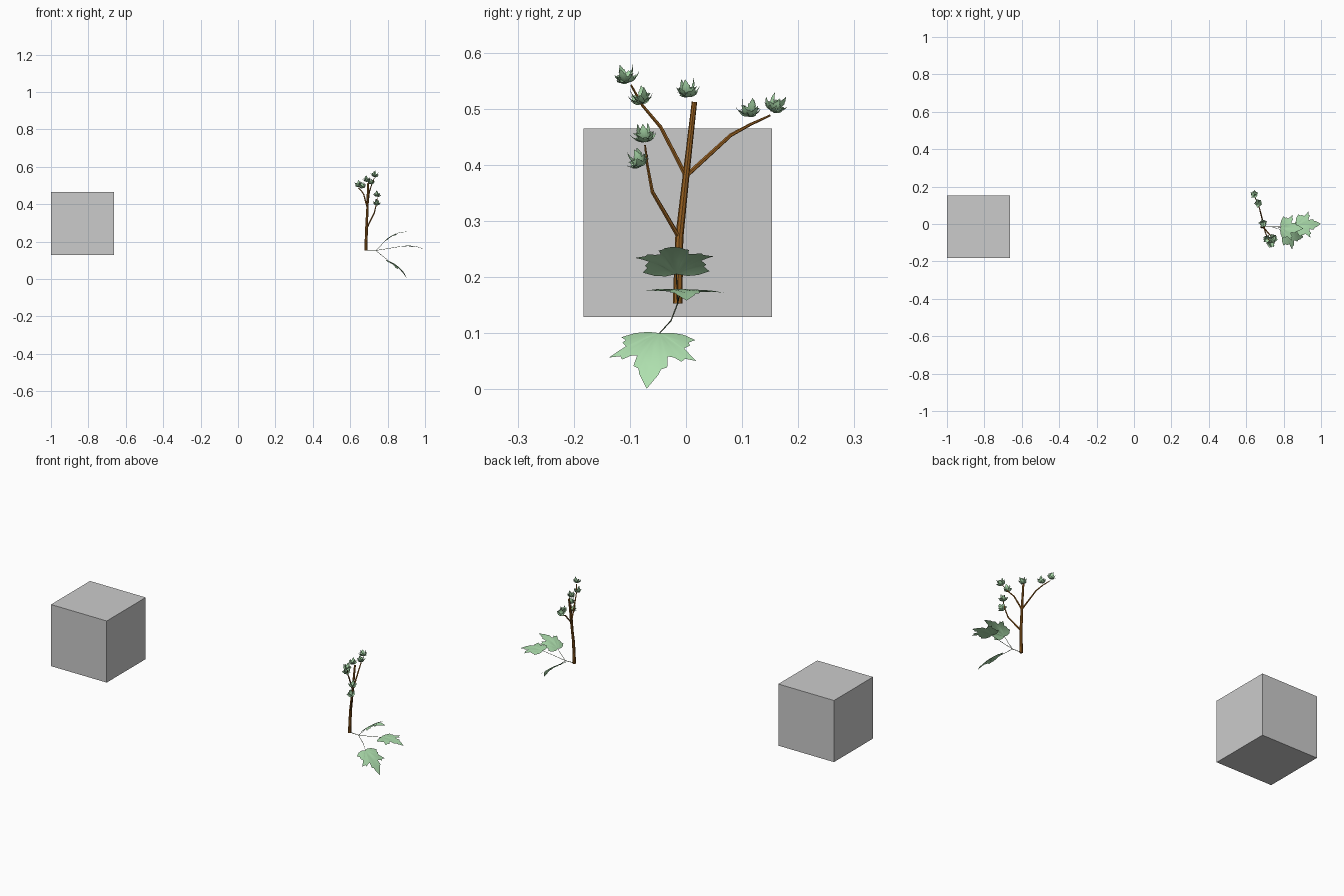
import bpy, bmesh, math, random
from mathutils import Vector as V

if "Cube" in bpy.data.objects:
    bpy.data.objects.remove(bpy.data.objects["Cube"])

random.seed(4)


def material(name, rgb):
    m = bpy.data.materials.new(name)
    m.diffuse_color = (*rgb, 1)
    m.use_nodes = True
    m.node_tree.nodes["Principled BSDF"].inputs["Base Color"].default_value = m.diffuse_color
    return m


BARK = material("bark", (0.32, 0.12, 0.015))
GREEN = material("leaf_green", (0.43, 0.75, 0.43))
STALK = material("stalk_green", (0.15, 0.2, 0.12))


def finish(name, bm, mat=None, smooth=False):
    me = bpy.data.meshes.new(name)
    bm.to_mesh(me)
    bm.free()
    ob = bpy.data.objects.new(name, me)
    bpy.context.collection.objects.link(ob)
    if mat:
        me.materials.append(mat)
    for p in me.polygons:
        p.use_smooth = smooth
    return ob


def add_tube(bm, points, r0, r1, sides):
    """Tapered tube through a few points, closed at both ends."""
    pts = [V(p) for p in points]
    n = len(pts)
    rings = []
    for i, p in enumerate(pts):
        t = (pts[min(i + 1, n - 1)] - pts[max(i - 1, 0)]).normalized()
        ref = V((0, 1, 0)) if abs(t.y) < 0.9 else V((1, 0, 0))
        a = ref.cross(t).normalized()
        b = t.cross(a)
        r = r0 + (r1 - r0) * i / (n - 1)
        rings.append([bm.verts.new(p + r * (a * math.cos(k * math.tau / sides) + b * math.sin(k * math.tau / sides)))
                      for k in range(sides)])
    for lo, hi in zip(rings, rings[1:]):
        for k in range(sides):
            j = (k + 1) % sides
            bm.faces.new((lo[k], lo[j], hi[j], hi[k]))
    bm.faces.new(rings[0][::-1])
    bm.faces.new(rings[-1])


# Right half of a five-lobed toothed leaf, from stalk to tip
HALF = [(.15, -.03), (.30, 0), (.46, .10), (.39, .18), (.42, .24), (.36, .32), (.43, .40),
        (.54, .52), (.40, .51), (.37, .57), (.27, .51), (.19, .50), (.20, .60), (.21, .68),
        (.14, .72), (.12, .80)]
OUTLINE = HALF + [(0, 1)] + [(-u, v) for u, v in reversed(HALF)]


def add_leaf(bm, base, tip, facing, arch=0.08, droop=0.2):
    """Curved leaf: fan from the stalk with middle rings for the bend."""
    base, tip = V(base), V(tip)
    size = (tip - base).length
    vd = (tip - base).normalized()
    ud = vd.cross(V(facing)).normalized()
    nd = ud.cross(vd)

    def vert(u, v):
        w = arch * 4 * v * (1 - v) - droop * u * u
        return bm.verts.new(base + size * (ud * u + vd * v + nd * w))

    centre = vert(0, 0)
    rings = [[vert(u * s, v * s) for u, v in OUTLINE] for s in (.35, .7, 1)]
    for i in range(len(OUTLINE) - 1):
        bm.faces.new((centre, rings[0][i], rings[0][i + 1]))
        for a, b in zip(rings, rings[1:]):
            bm.faces.new((a[i], b[i], b[i + 1], a[i + 1]))


# Plain block
bm = bmesh.new()
bmesh.ops.create_cube(bm, size=0.336)
finish("block", bm).location = (-0.832, -0.015, 0.297)

# Trunk and three side branches
bm = bmesh.new()
add_tube(bm, [(.684, -.015, .153), (.687, -.012, .27), (.692, 0, .38), (.695, .015, .512)], .0085, .0048, 8)
finish("trunk", bm, BARK)
branches = [
    [(.687, -.012, .27), (.728, -.060, .352), (.740, -.069, .40), (.745, -.073, .435)],
    [(.692, 0, .38), (.702, -.045, .467), (.715, -.077, .505), (.729, -.098, .542)],
    [(.692, 0, .38), (.672, .080, .453), (.660, .115, .472), (.643, .150, .488)],
]
for i, pts in enumerate(branches):
    bm = bmesh.new()
    add_tube(bm, pts, .0042, .0018, 6)
    finish(f"branch_{i + 1}", bm, BARK)

# Bunches of small cupped leaves at the branch ends: centre, growing direction
bunches = [
    ((.743, -.086, .410), (.1, -.5, 1)), ((.745, -.075, .455), (.1, -.1, 1)),
    ((.712, -.082, .522), (.1, -.2, 1)), ((.732, -.107, .560), (.2, -.3, 1)),
    ((.690, .003, .535), (0, -.1, 1)),
    ((.664, .112, .500), (-.1, .1, 1)), ((.643, .160, .508), (-.3, .5, 1)),
]
for i, (centre, axis) in enumerate(bunches):
    axis = V(axis).normalized()
    a = axis.orthogonal().normalized()
    b = axis.cross(a)
    base = V(centre) - axis * .014
    bm = bmesh.new()
    for count, tilt, size in ((3, 22, .035), (5, 55, .029)):
        turn = random.uniform(0, math.tau)
        for k in range(count):
            ang = turn + k * math.tau / count
            out = a * math.cos(ang) + b * math.sin(ang)
            t = math.radians(tilt + random.uniform(-8, 8))
            tip = base + size * (axis * math.cos(t) + out * math.sin(t))
            add_leaf(bm, base, tip, axis - out, arch=-.12, droop=-.5)
    finish(f"leaf_bunch_{i + 1}", bm, GREEN, True)

# Fallen sprig: shared stalk, three thin stalks and three large leaves
fork = (.737, -.015, .153)
bm = bmesh.new()
add_tube(bm, [(.684, -.015, .155), fork], .0018, .0015, 5)
for pts in ([fork, (.762, -.016, .178), (.787, -.017, .206)],
            [fork, (.80, -.013, .163), (.872, -.008, .175)],
            [fork, (.775, -.027, .122), (.802, -.047, .100)]):
    add_tube(bm, pts, .0013, .001, 5)
finish("leaf_stalks", bm, STALK)

large = [
    ("upper_leaf", (.785, -.017, .205), (.905, -.024, .254), (-.4, 0, 1), .10, .20),
    ("middle_leaf", (.870, -.008, .175), (.999, .001, .158), (.1, .03, 1), .08, .08),
    ("lower_leaf", (.800, -.047, .100), (.905, -.070, .001), (.7, -.1, .7), .09, .15),
]
for name, base, tip, facing, arch, droop in large:
    bm = bmesh.new()
    add_leaf(bm, base, tip, facing, arch, droop)
    finish(name, bm, GREEN, True)
